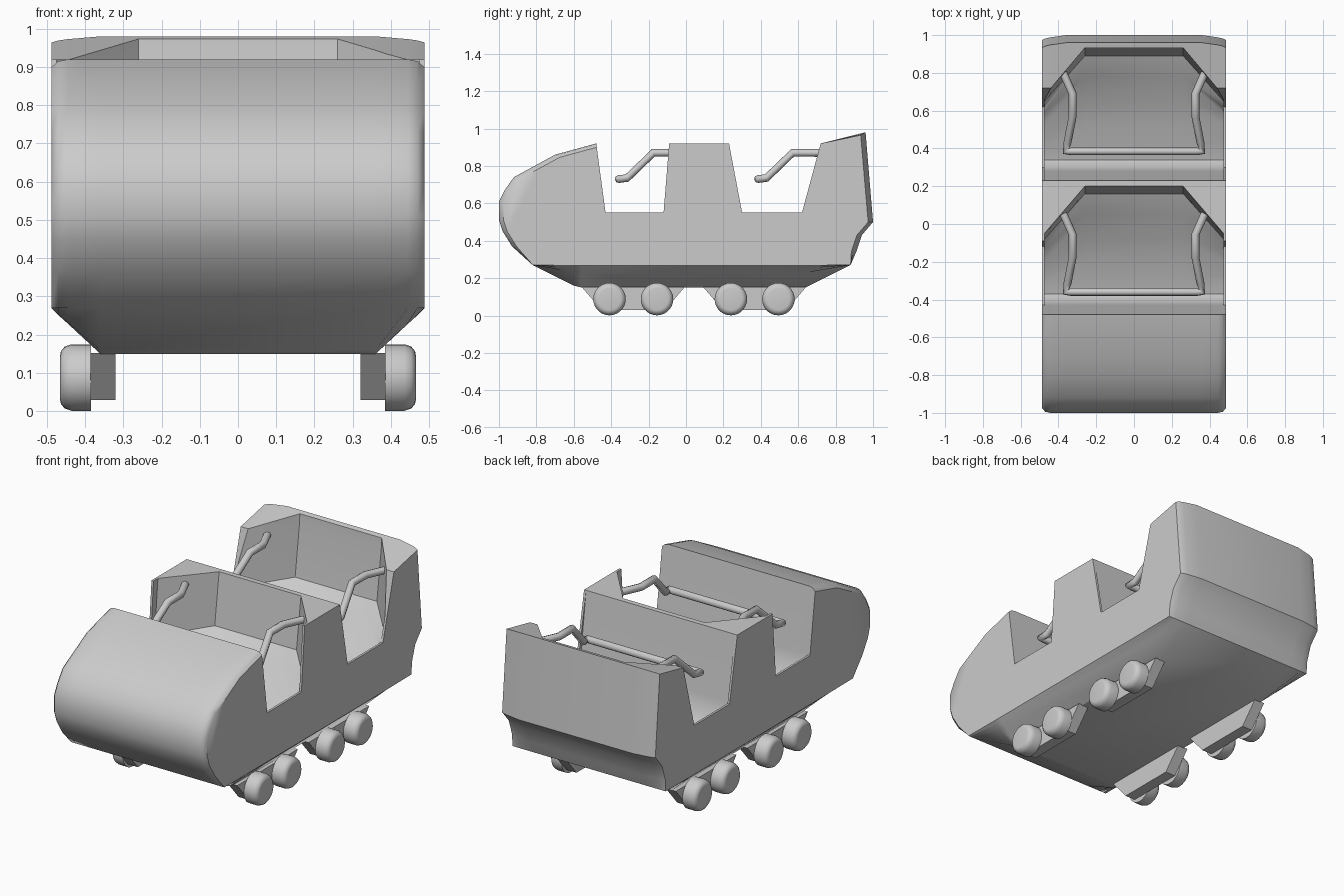
import bpy, bmesh, math

if "Cube" in bpy.data.objects:
    bpy.data.objects.remove(bpy.data.objects["Cube"])


def loft(name, slices, angle=40):
    """Skin a list of (x, [(y, z), ...]) slices into a closed solid."""
    bm = bmesh.new()
    rings = [[bm.verts.new((x, y, z)) for y, z in pts] for x, pts in slices]
    n = len(rings[0])
    for a, b in zip(rings, rings[1:]):
        for i in range(n):
            j = (i + 1) % n
            bm.faces.new((a[i], a[j], b[j], b[i]))
    bm.faces.new(rings[0])
    bm.faces.new(rings[-1])
    bmesh.ops.recalc_face_normals(bm, faces=bm.faces)
    me = bpy.data.meshes.new(name)
    bm.to_mesh(me)
    bm.free()
    ob = bpy.data.objects.new(name, me)
    bpy.context.collection.objects.link(ob)
    smooth(ob, angle)
    return ob


def smooth(ob, angle=40):
    bpy.ops.object.select_all(action='DESELECT')
    ob.select_set(True)
    bpy.context.view_layer.objects.active = ob
    bpy.ops.object.shade_smooth_by_angle(angle=math.radians(angle))


def cut(ob, cutter):
    mod = ob.modifiers.new("cut", 'BOOLEAN')
    mod.operation = 'DIFFERENCE'
    mod.solver = 'EXACT'
    mod.object = cutter
    bpy.context.view_layer.objects.active = ob
    bpy.ops.object.modifier_apply(modifier=mod.name)
    bpy.data.objects.remove(cutter, do_unlink=True)


# Body: side profile, full in the middle, rounded off towards the flanks
profile = [(-0.56, 0.15), (-0.60, 0.16), (-0.82, 0.27), (-0.93, 0.37), (-0.98, 0.45),
           (-1.0, 0.51), (-1.0, 0.61), (-0.97, 0.67), (-0.92, 0.74), (-0.81, 0.80),
           (-0.70, 0.86), (-0.48, 0.92), (-0.40, 0.92), (0.72, 0.92), (0.96, 0.98),
           (1.0, 0.50), (0.94, 0.43), (0.91, 0.34), (0.88, 0.27), (0.64, 0.15)]


def body_slice(belly, front, rear):
    """Raise the belly towards z 0.268 and draw the two ends in."""
    pts = []
    for y, z in profile:
        if z < 0.25:
            z += (0.268 - z) * belly
        elif z > 0.3:
            pull = front if y < -0.45 else rear if y > 0.8 else 0
            y -= math.copysign(pull, y)
            z -= pull * 0.6 if z > 0.6 else 0
        pts.append((y, z))
    return pts


widths = [(0.487, body_slice(1, 0.024, 0.026)), (0.47, body_slice(0.86, 0.006, 0.018)),
          (0.445, body_slice(0.67, 0, 0.012)), (0.36, profile)]
body = loft("car_body", [(-x, p) for x, p in widths] + widths[::-1])

# Two seat wells: sloping bulkhead, foot space, seat, and a back that wraps forward at the sides
well = [(-0.48, 1.1), (-0.48, 0.92), (-0.43, 0.55), (-0.41, 0.43), (-0.37, 0.39),
        (-0.30, 0.41), (-0.20, 0.45)]
rest = [(-0.08, 0.50), (0.05, 0.58), (0.16, 0.625), (0.20, 0.92), (0.21, 1.1)]
for start, back in ((0.0, 0.0), (0.71, 0.73)):
    mid = [(y + start, z) for y, z in well] + [(y + back, z) for y, z in rest]
    side = [(y + start, z) for y, z in well]
    side[-1] = (side[-1][0] - 0.07, 0.43)
    side += [(-0.20 + back, 0.46), (-0.14 + back, 0.51), (-0.08 + back, 0.60),
             (-0.05 + back, 0.92), (-0.04 + back, 1.1)]
    cut(body, loft("well_cutter", [(-0.474, side), (-0.26, mid), (0.26, mid), (0.474, side)]))

# Entry notches through both sides
for notch in ([(-0.48, 1.2), (-0.48, 0.92), (-0.43, 0.55), (-0.12, 0.55), (-0.09, 0.92), (-0.09, 1.2)],
              [(0.23, 1.2), (0.23, 0.92), (0.30, 0.55), (0.62, 0.55), (0.72, 0.92), (0.72, 1.2)]):
    for s in (-1, 1):
        cut(body, loft("notch_cutter", [(s * 0.42, notch), (s * 0.6, notch)]))
smooth(body, 50)

# Lap bars
for label, dy in (("front", -0.745), ("rear", 0.0)):
    half = [(0.375, 0.80, 0.87), (0.325, 0.69, 0.87), (0.325, 0.57, 0.87),
            (0.352, 0.43, 0.735), (0.36, 0.385, 0.73), (0.335, 0.385, 0.73)]
    path = half + [(-x, y, z) for x, y, z in reversed(half)]
    cu = bpy.data.curves.new(label + "_lap_bar", 'CURVE')
    cu.dimensions = '3D'
    cu.bevel_depth = 0.021
    cu.bevel_resolution = 2
    cu.use_fill_caps = True
    sp = cu.splines.new('POLY')
    sp.points.add(len(path) - 1)
    for p, (x, y, z) in zip(sp.points, path):
        p.co = (x, y + dy, z, 1)
    bar = bpy.data.objects.new(label + "_lap_bar", cu)
    bpy.context.collection.objects.link(bar)


def circle(y, r, n=28):
    return [(y + r * math.cos(2 * math.pi * i / n), 0.088 + r * math.sin(2 * math.pi * i / n))
            for i in range(n)]


# Wheel brackets and wheels on both sides
for s, side in ((-1, "left"), (1, "right")):
    for label, dy in (("front", -0.282), ("rear", 0.367)):
        shape = [(dy - 0.275, 0.152), (dy - 0.17, 0.03), (dy + 0.17, 0.03), (dy + 0.275, 0.152)]
        loft(f"{label}_{side}_wheel_bracket", [(s * 0.32, shape), (s * 0.385, shape)], 20)
        for k, off in enumerate((-0.127, 0.127)):
            y = dy + off
            loft(f"{label}_{side}_wheel_{k + 1}",
                 [(s * x, circle(y, r)) for x, r in
                  ((0.384, 0.087), (0.435, 0.087), (0.453, 0.081), (0.463, 0.069), (0.465, 0.058))])
